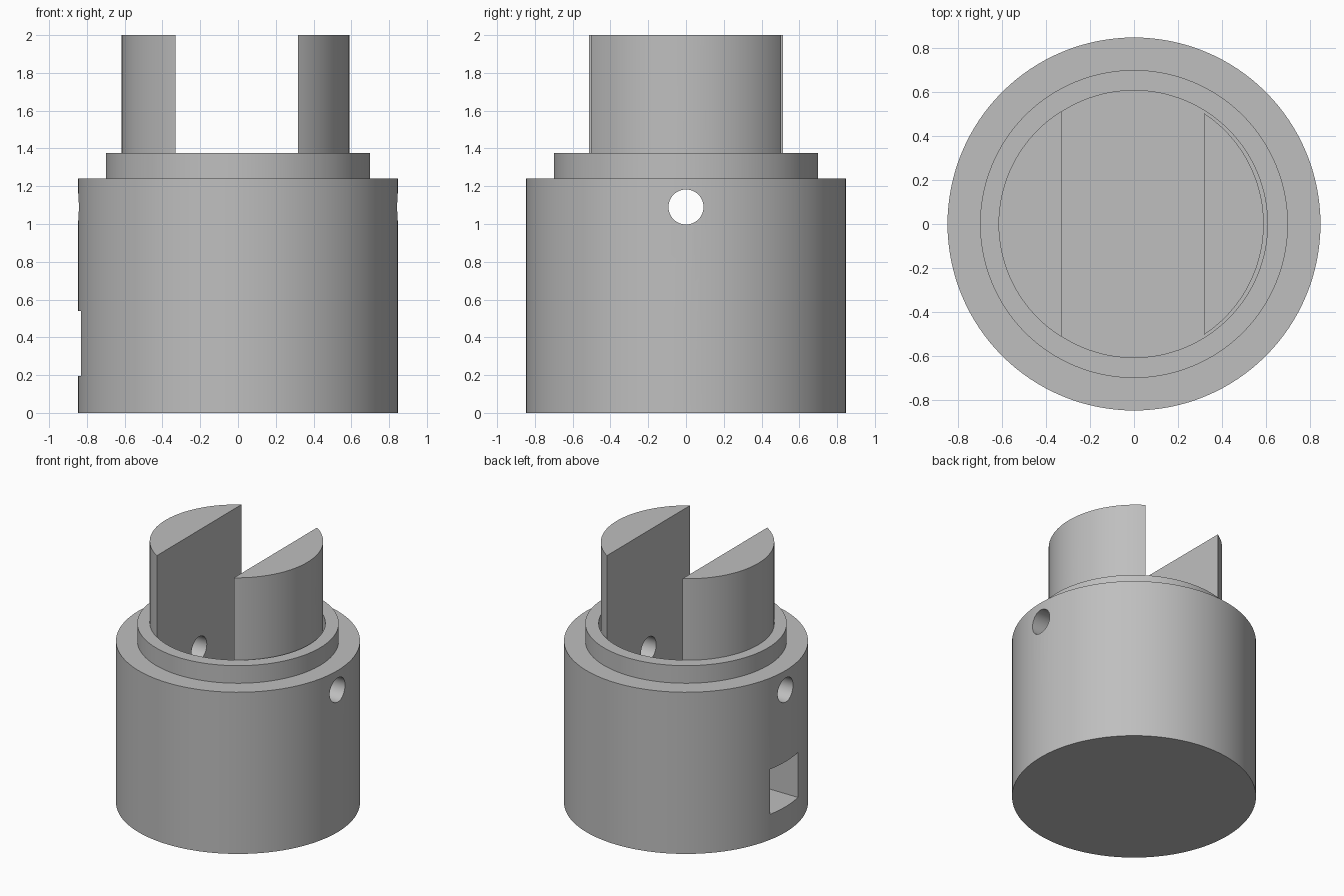
import bpy, bmesh, math
from mathutils import Matrix, Vector

old = bpy.data.objects.get("Cube")
if old:
    bpy.data.objects.remove(old, do_unlink=True)

SEG = 128
BODY_R, COLLAR_R, BORE_R = 0.848, 0.70, 0.607
FLOOR, SHOULDER, RIM, TOP = 0.84, 1.24, 1.375, 2.0

grey = bpy.data.materials.new("plain grey")
grey.use_nodes = True
GREY = (0.52, 0.52, 0.52, 1)
grey.diffuse_color = GREY
grey.node_tree.nodes["Principled BSDF"].inputs["Base Color"].default_value = GREY


def make_object(name, bm):
    bmesh.ops.recalc_face_normals(bm, faces=bm.faces)
    mesh = bpy.data.meshes.new(name)
    bm.to_mesh(mesh)
    bm.free()
    mesh.materials.append(grey)
    obj = bpy.data.objects.new(name, mesh)
    bpy.context.collection.objects.link(obj)
    return obj


def cylinder(radius, low, high, x=0.0, segments=SEG):
    bm = bmesh.new()
    bmesh.ops.create_cone(bm, cap_ends=True, segments=segments, radius1=radius,
                          radius2=radius, depth=high - low,
                          matrix=Matrix.Translation((x, 0, (low + high) / 2)))
    return bm


def select_only(obj):
    bpy.ops.object.select_all(action="DESELECT")
    obj.select_set(True)
    bpy.context.view_layer.objects.active = obj


def cut(obj, cutter):
    mod = obj.modifiers.new("cut", "BOOLEAN")
    mod.operation = "DIFFERENCE"
    mod.solver = "EXACT"
    mod.object = cutter
    select_only(obj)
    bpy.ops.object.modifier_apply(modifier=mod.name)


# Stepped housing with a round blind bore, turned from one profile
profile = [(0, 0), (BODY_R, 0), (BODY_R, SHOULDER), (COLLAR_R, SHOULDER),
           (COLLAR_R, RIM), (BORE_R, RIM), (BORE_R, FLOOR), (0, FLOOR)]
bm = bmesh.new()
verts = [bm.verts.new((r, 0, z)) for r, z in profile]
edges = [bm.edges.new(pair) for pair in zip(verts, verts[1:])]
bmesh.ops.spin(bm, geom=verts + edges, cent=(0, 0, 0), axis=(0, 0, 1),
               angle=math.tau, steps=SEG, use_duplicate=False)
bmesh.ops.remove_doubles(bm, verts=bm.verts, dist=0.0001)
housing = make_object("housing", bm)


# Two prongs: a rod, slightly off centre, with the middle slot removed
def prong(name, side, inner_x):
    bm = cylinder(0.603, FLOOR, TOP, x=-0.013)
    bmesh.ops.bisect_plane(bm, geom=bm.verts[:] + bm.edges[:] + bm.faces[:],
                           plane_co=(inner_x, 0, 0), plane_no=(side, 0, 0),
                           clear_inner=True)
    bmesh.ops.holes_fill(bm, edges=[e for e in bm.edges if e.is_boundary])
    return make_object(name, bm)


prongs = [prong("left_prong", 1, 0.318), prong("right_prong", -1, -0.33)]

# Cross pin hole through the wall and both prongs
bm = cylinder(0.093, -1.2, 1.2, segments=48)
bm.transform(Matrix.Translation((0, 0, 1.09)) @ Matrix.Rotation(math.pi / 2, 4, "Y"))
pin_cutter = make_object("pin_hole_cutter", bm)

# Square pocket low in the right side
bm = bmesh.new()
bmesh.ops.create_cube(bm, size=1)
bm.transform(Matrix.Translation((-0.7, 0, 0.368)) @ Matrix.Diagonal(Vector((0.5, 0.34, 0.345, 1))))
pocket_cutter = make_object("pocket_cutter", bm)

for part in [housing] + prongs:
    cut(part, pin_cutter)
cut(housing, pocket_cutter)

for cutter in (pin_cutter, pocket_cutter):
    bpy.data.objects.remove(cutter, do_unlink=True)

for part in [housing] + prongs:
    select_only(part)
    bpy.ops.object.shade_smooth_by_angle(angle=math.radians(30))
